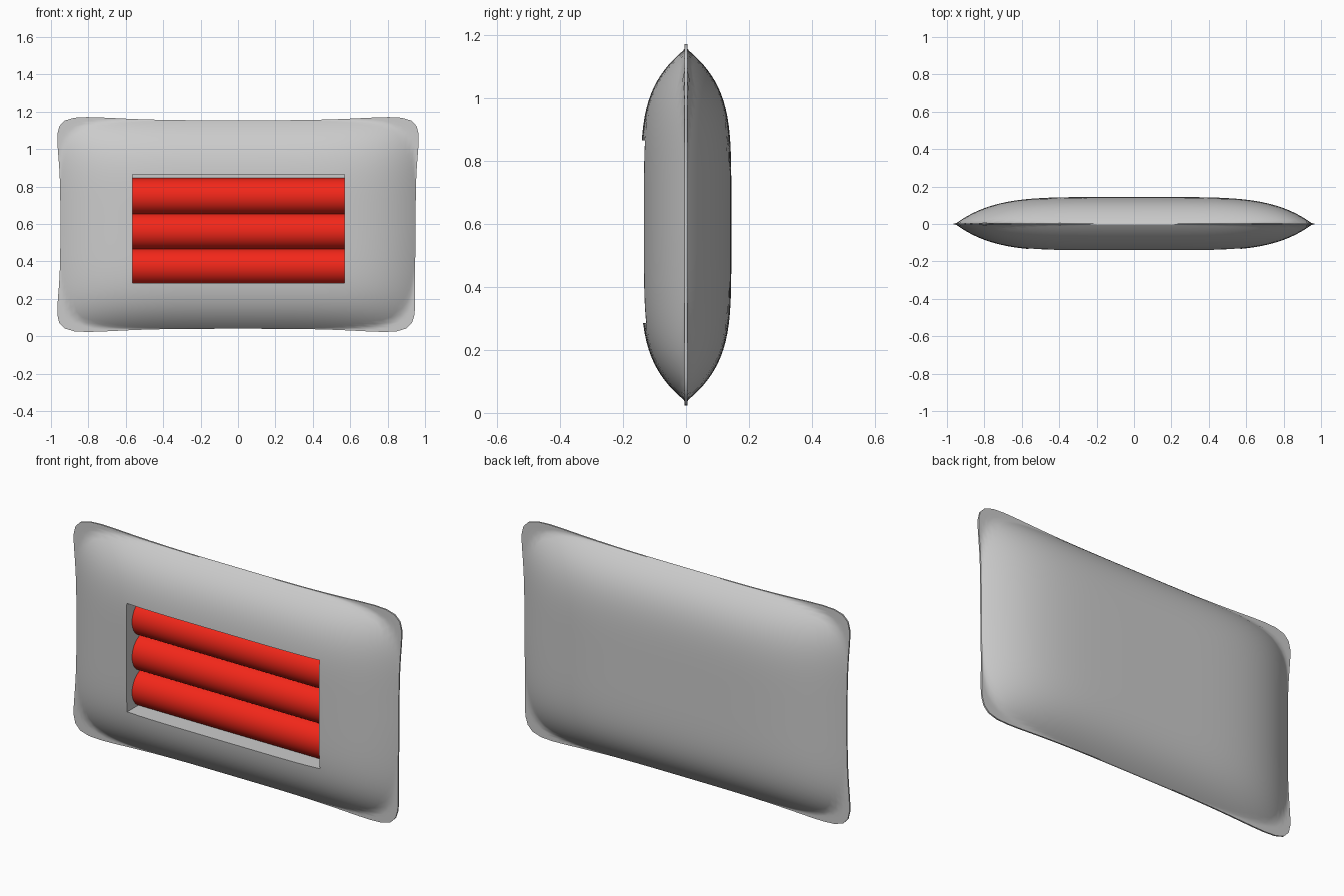
import bpy, bmesh, math
from mathutils import Matrix

if "Cube" in bpy.data.objects:
    bpy.data.objects.remove(bpy.data.objects["Cube"])

SIDE, RINGS = 32, 26


def finish(name, bm, color=None):
    bmesh.ops.recalc_face_normals(bm, faces=bm.faces)
    me = bpy.data.meshes.new(name)
    bm.to_mesh(me)
    bm.free()
    ob = bpy.data.objects.new(name, me)
    bpy.context.collection.objects.link(ob)
    if color:
        mat = bpy.data.materials.new(name + "_colour")
        mat.diffuse_color = color
        mat.use_nodes = True
        mat.node_tree.nodes["Principled BSDF"].inputs["Base Color"].default_value = mat.diffuse_color
        me.materials.append(mat)
    return ob


def smooth(ob, angle):
    bpy.ops.object.select_all(action='DESELECT')
    ob.select_set(True)
    bpy.context.view_layer.objects.active = ob
    bpy.ops.object.shade_smooth_by_angle(angle=math.radians(angle))


# Outline of the bag: rounded square in (u, v), pinched later along its edges
outline = []
for k in range(4):
    for i in range(SIDE):
        t = math.tan((-1 + 2 * i / SIDE) * math.pi / 4)
        u, v = [(1, t), (-t, 1), (-1, -t), (t, -1)][k]
        n = (abs(u) ** 10 + abs(v) ** 10) ** 0.1
        outline.append((u / n, v / n))


def pillow_point(u, v, side):
    x = u * (0.95 + 0.06 * abs(v) ** 3.5 * abs(u))
    z = v * (0.557 + 0.052 * abs(u) ** 3.5 * abs(v))
    x -= 0.035 * max(u, 0) ** 2 * max(-v, 0) ** 2
    r = min(1, (abs(u) ** 5 + abs(v) ** 5) ** 0.2)
    return x, side * (0.004 + 0.14 * (1 - r ** 5)), 0.597 + z


# Pillow-shaped bag: concentric rings on the front and back
bm = bmesh.new()
rims = []
for side in (-1, 1):
    prev = None
    for k in range(1, RINGS + 1):
        s = math.sin(k / RINGS * math.pi / 2)
        ring = [bm.verts.new(pillow_point(u * s, v * s, side)) for u, v in outline]
        if prev:
            for i in range(len(ring)):
                j = (i + 1) % len(ring)
                bm.faces.new((prev[i], prev[j], ring[j], ring[i]))
        else:
            bm.faces.new(ring)
        prev = ring
    rims.append(prev)
for i in range(len(outline)):
    j = (i + 1) % len(outline)
    bm.faces.new((rims[0][i], rims[0][j], rims[1][j], rims[1][i]))
bag = finish("pillow_bag", bm)

# Rectangular window recess in the front
bm = bmesh.new()
bmesh.ops.create_cube(bm, size=1, matrix=Matrix.Translation((0.003, -0.135, 0.575))
                      @ Matrix.Diagonal((1.135, 0.33, 0.58, 1)))
cutter = finish("window_cutter", bm)
cutter.hide_render = True
mod = bag.modifiers.new("window", 'BOOLEAN')
mod.operation, mod.solver, mod.object = 'DIFFERENCE', 'EXACT', cutter
bpy.context.view_layer.objects.active = bag
bag.select_set(True)
bpy.ops.object.modifier_apply(modifier=mod.name)
bpy.data.objects.remove(cutter)
smooth(bag, 40)

# Three red rolls lying across the window
for i, z in enumerate((0.372, 0.56, 0.747)):
    bm = bmesh.new()
    bmesh.ops.create_cone(bm, cap_ends=True, segments=48, radius1=0.098, radius2=0.098, depth=1.15,
                          matrix=Matrix.Translation((0.003, 0.012, z)) @ Matrix.Rotation(math.pi / 2, 4, 'Y'))
    roll = finish(f"red_roll_{i + 1}", bm, (0.9, 0.02, 0.01, 1))
    smooth(roll, 40)
